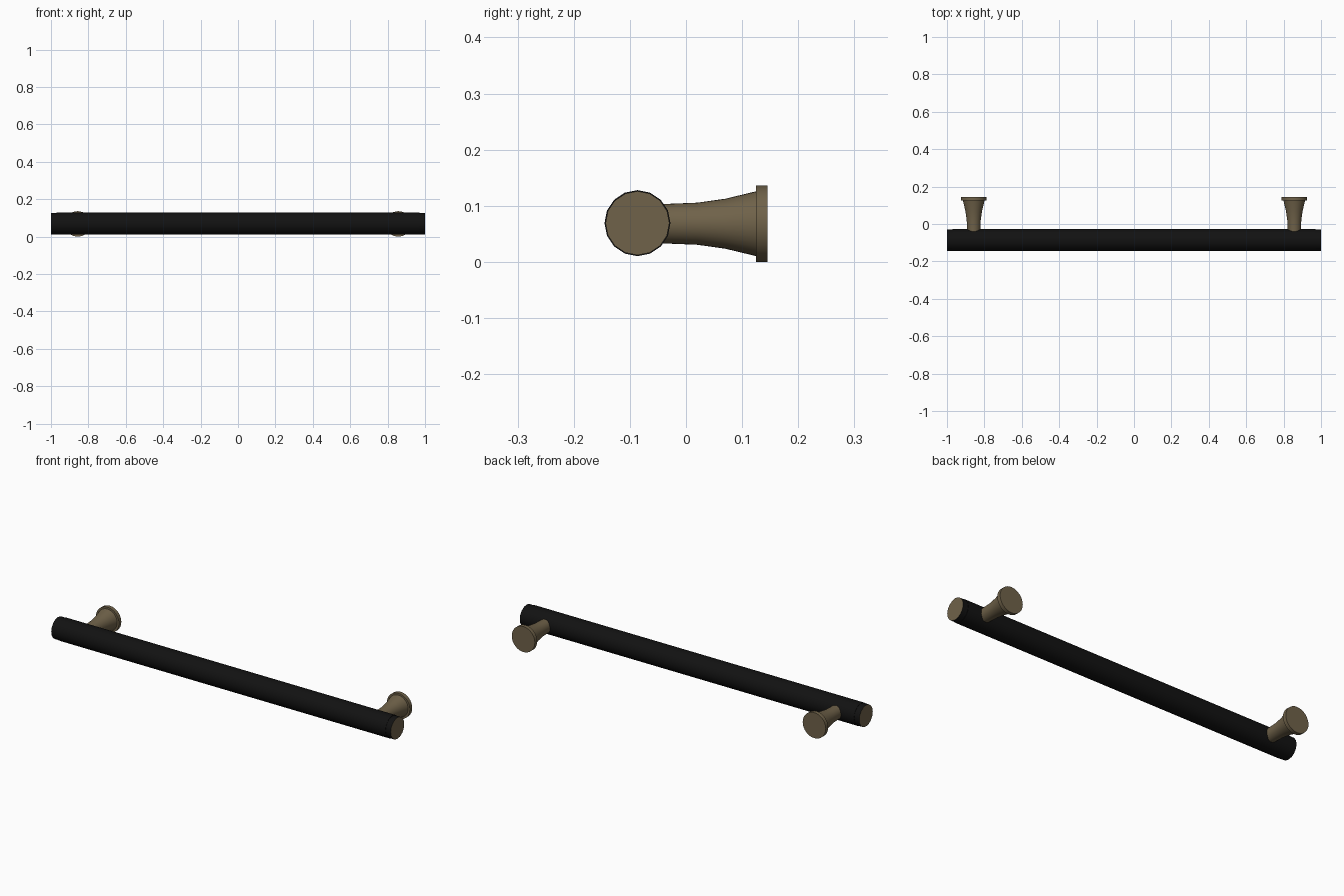
import bpy
import bmesh
from math import cos, sin, pi, radians
from mathutils import Vector

if "Cube" in bpy.data.objects:
    bpy.data.objects.remove(bpy.data.objects["Cube"])

AXIS_Z = 0.068
BAR_Y = -0.0865
POST_X = 0.857


def material(name, colour, roughness):
    mat = bpy.data.materials.new(name)
    mat.use_nodes = True
    mat.diffuse_color = (*colour, 1)
    shader = mat.node_tree.nodes["Principled BSDF"]
    shader.inputs["Base Color"].default_value = (*colour, 1)
    shader.inputs["Roughness"].default_value = roughness
    return mat


black = material("matte black", (0.006, 0.006, 0.006), 0.6)
bronze = material("aged bronze", (0.16, 0.122, 0.067), 0.5)


def turned(name, profile, origin, axis, sides, mats):
    """Closed solid of revolution from (distance along axis, radius) points."""
    axis = Vector(axis)
    up = Vector((0, 0, 1))
    side = up.cross(axis)
    bm = bmesh.new()
    rings = []
    for d, r in profile:
        rings.append([bm.verts.new(axis * d + r * (cos(2 * pi * i / sides) * up
                                                   + sin(2 * pi * i / sides) * side))
                      for i in range(sides)])
    for a, b in zip(rings, rings[1:]):
        for i in range(sides):
            j = (i + 1) % sides
            bm.faces.new((a[i], a[j], b[j], b[i]))
    # End discs take the last material
    for ring in (rings[0], rings[-1]):
        bm.faces.new(ring).material_index = len(mats) - 1
    bmesh.ops.recalc_face_normals(bm, faces=bm.faces)
    mesh = bpy.data.meshes.new(name)
    bm.to_mesh(mesh)
    bm.free()
    for mat in mats:
        mesh.materials.append(mat)
    obj = bpy.data.objects.new(name, mesh)
    obj.location = origin
    bpy.context.collection.objects.link(obj)
    bpy.ops.object.select_all(action='DESELECT')
    obj.select_set(True)
    bpy.context.view_layer.objects.active = obj
    bpy.ops.object.shade_smooth_by_angle(angle=radians(30))
    return obj


# Black grip bar with slightly reduced ends and bronze end discs
turned("grip_bar",
       [(-1, 0.057), (-0.97, 0.057), (-0.97, 0.0588),
        (0.97, 0.0588), (0.97, 0.057), (1, 0.057)],
       (0, BAR_Y, AXIS_Z + 0.001), (1, 0, 0), 16, [black, bronze])

# Flared posts and their mounting flanges
for label, sx in (("left", 1), ("right", -1)):
    place = (sx * POST_X, 0, AXIS_Z)
    turned(label + "_post",
           [(-0.07, 0.035), (-0.03, 0.0355), (0.02, 0.0375),
            (0.07, 0.0445), (0.126, 0.058)],
           place, (0, 1, 0), 32, [bronze])
    turned(label + "_flange", [(0.125, 0.068), (0.145, 0.068)],
           place, (0, 1, 0), 32, [bronze])
